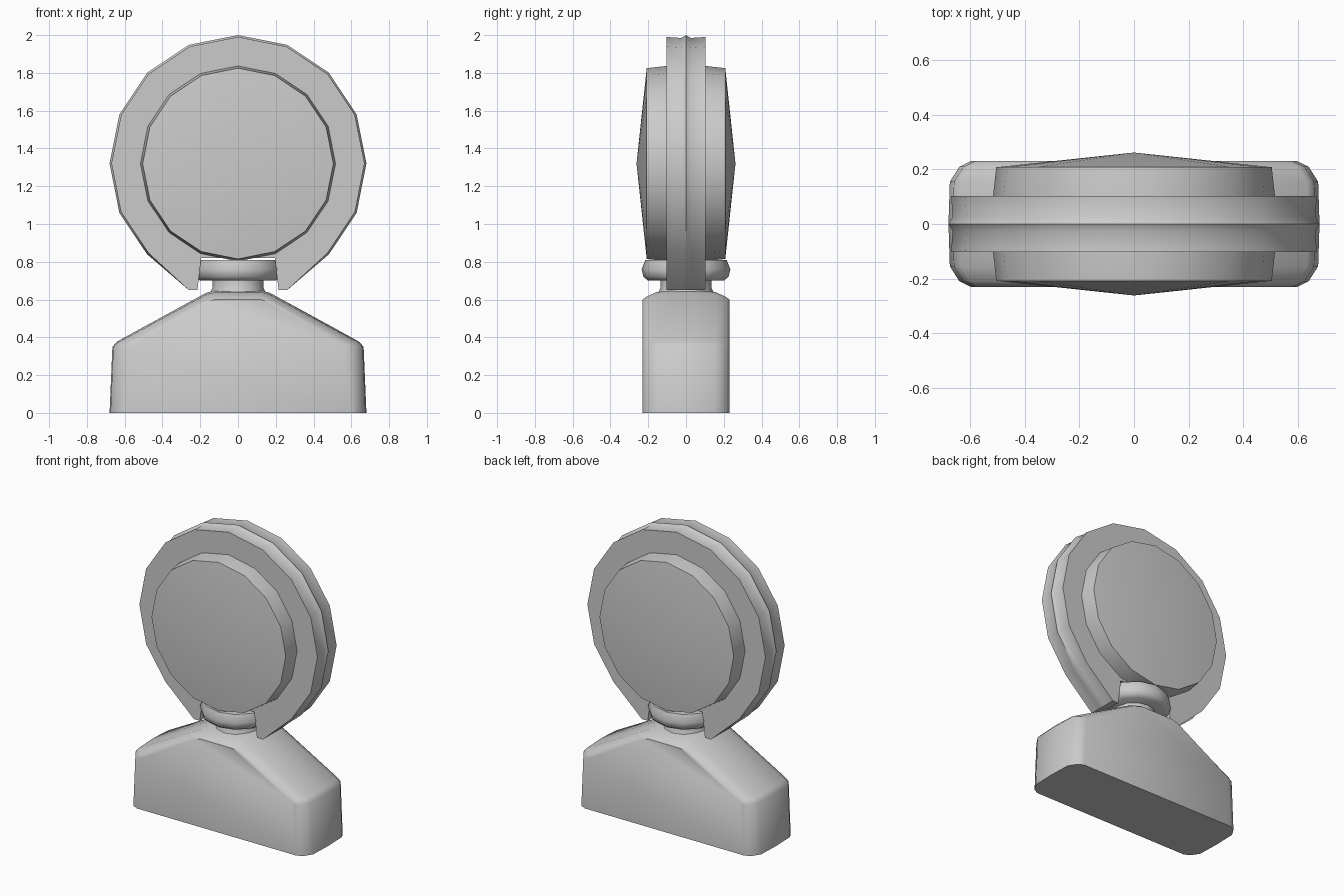
import bpy, bmesh
from math import sin, cos, pi, radians

if "Cube" in bpy.data.objects:
    bpy.data.objects.remove(bpy.data.objects["Cube"])

GREY = (0.6, 0.6, 0.6, 1)
grey = bpy.data.materials.new("plain grey")
grey.use_nodes = True
grey.diffuse_color = GREY
grey.node_tree.nodes["Principled BSDF"].inputs["Base Color"].default_value = GREY


def loft(name, sections, angle=40):
    """Skin matching rings of points, cap both ends, smooth below the angle."""
    bm = bmesh.new()
    rings = [[bm.verts.new(p) for p in s] for s in sections]
    n = len(rings[0])
    for a, b in zip(rings, rings[1:]):
        for i in range(n):
            j = (i + 1) % n
            bm.faces.new((a[i], a[j], b[j], b[i]))
    bm.faces.new(rings[0][::-1])
    bm.faces.new(rings[-1])
    bmesh.ops.remove_doubles(bm, verts=bm.verts, dist=0.0005)
    bmesh.ops.recalc_face_normals(bm, faces=bm.faces)
    mesh = bpy.data.meshes.new(name)
    bm.to_mesh(mesh)
    bm.free()
    mesh.materials.append(grey)
    obj = bpy.data.objects.new(name, mesh)
    bpy.context.collection.objects.link(obj)
    bpy.ops.object.select_all(action="DESELECT")
    obj.select_set(True)
    bpy.context.view_layer.objects.active = obj
    bpy.ops.object.shade_smooth_by_angle(angle=radians(angle))
    return obj


def mirrored(half):
    """Close a right-hand outline with its mirror image."""
    return half + [(-x, z) for x, z in reversed(half)]


CENTRE = 1.32


# Battery base: trapezoid outline with rounded front and back edges
def base_section(y, side, top):
    half = [(0.68 - side, 0), (0.665 - side, 0.35 - top * 0.2),
            (0.64 - side, 0.378 - top * 0.4), (0.17, 0.635 - top), (0.12, 0.65 - top)]
    return [(x, y, z) for x, z in mirrored(half)]


steps = [(0.23, 0.08, 0.05), (0.21, 0.04, 0.035), (0.155, 0.005, 0.01), (0, 0, 0)]
loft("battery_base", [base_section(-y, s, t) for y, s, t in steps]
     + [base_section(y, s, t) for y, s, t in steps[-2::-1]], 50)


# Lens housing: faceted disc with a skirt and a notch at the foot
def housing_section(y, r):
    arc = [(r * sin(i * pi / 8), CENTRE + r * cos(i * pi / 8)) for i in range(1, 7)]
    outline = [(0, CENTRE + r)] + mirrored(arc + [(0.26, 0.65), (0.215, 0.65), (0.195, 0.82)])
    return [(x, y, z) for x, z in outline]


loft("lens_housing", [housing_section(y, r) for y, r in
                      [(-0.103, 0.67), (-0.025, 0.665), (0, 0.68), (0.025, 0.665), (0.103, 0.67)]])

# Lens: shallow cones on both sides
loft("lens", [[(r * sin(i * pi / 8), y, CENTRE + r * cos(i * pi / 8)) for i in range(16)]
              for y, r in [(-0.262, 0.0001), (-0.208, 0.505), (-0.1, 0.517),
                           (0.1, 0.517), (0.208, 0.505), (0.262, 0.0001)]])


# Swivel neck and collar
def turned(name, profile, sides):
    loft(name, [[(r * cos(i * 2 * pi / sides), r * sin(i * 2 * pi / sides), z)
                 for i in range(sides)] for r, z in profile], 50)


turned("neck", [(0.15, 0.63), (0.135, 0.66), (0.135, 0.71)], 12)
turned("collar", [(0.2, 0.7), (0.225, 0.72), (0.235, 0.76), (0.215, 0.81)], 12)
